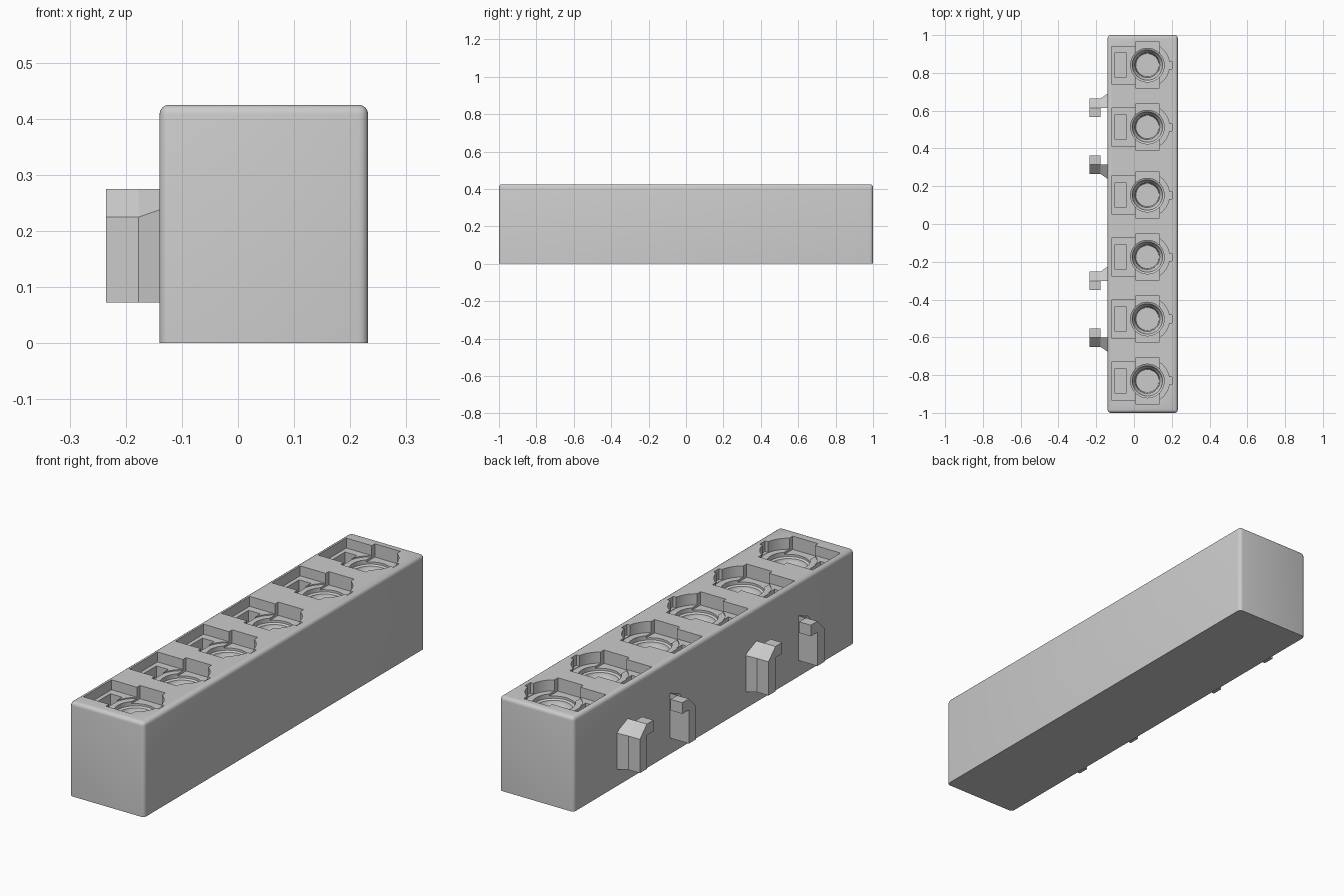
import bpy, bmesh, math

if "Cube" in bpy.data.objects:
    bpy.data.objects.remove(bpy.data.objects["Cube"])

grey = bpy.data.materials.new("light grey")
grey.diffuse_color = (0.6, 0.6, 0.6, 1)
grey.use_nodes = True
grey.node_tree.nodes["Principled BSDF"].inputs["Base Color"].default_value = grey.diffuse_color
TOP = 0.425
SOCKETS = [0.841, 0.513, 0.153, -0.175, -0.503, -0.831]


def make_object(name, bm):
    bmesh.ops.recalc_face_normals(bm, faces=bm.faces)
    me = bpy.data.meshes.new(name)
    bm.to_mesh(me)
    bm.free()
    ob = bpy.data.objects.new(name, me)
    bpy.context.collection.objects.link(ob)
    me.materials.append(grey)
    return ob


def add_prism(bm, bottom, top):
    """Solid between two matching rings of points."""
    a = [bm.verts.new(p) for p in bottom]
    b = [bm.verts.new(p) for p in top]
    n = len(a)
    bm.faces.new(a[::-1])
    bm.faces.new(b)
    for i in range(n):
        bm.faces.new((a[i], a[(i + 1) % n], b[(i + 1) % n], b[i]))


def add_box(bm, x0, x1, y0, y1, z0, z1):
    ring = [(x0, y0), (x1, y0), (x1, y1), (x0, y1)]
    add_prism(bm, [(x, y, z0) for x, y in ring], [(x, y, z1) for x, y in ring])


def add_lathe(bm, cx, cy, profile, n=40):
    """Closed round solid from (radius, z) points, bottom to top."""
    rings = [[bm.verts.new((cx + r * math.cos(2 * math.pi * i / n),
                            cy + r * math.sin(2 * math.pi * i / n), z)) for i in range(n)]
             for r, z in profile]
    bm.faces.new(rings[0][::-1])
    bm.faces.new(rings[-1])
    for a, b in zip(rings, rings[1:]):
        for i in range(n):
            bm.faces.new((a[i], a[(i + 1) % n], b[(i + 1) % n], b[i]))


# Block with rounded upright and top edges
bm = bmesh.new()
add_box(bm, -0.14, 0.232, -1, 1, 0, TOP)
edges = [e for e in bm.edges if max(v.co.z for v in e.verts) > 0.1]
bmesh.ops.bevel(bm, geom=edges, offset=0.017, segments=4, profile=0.5, affect='EDGES')
body = make_object("block_body", bm)


def cut(name, build):
    """Carve the same recess at every socket."""
    bm = bmesh.new()
    for y in SOCKETS:
        build(bm, y)
    cutter = make_object(name, bm)
    cutter.hide_render = True
    mod = body.modifiers.new(name, 'BOOLEAN')
    mod.operation, mod.solver, mod.object = 'DIFFERENCE', 'EXACT', cutter
    bpy.context.view_layer.objects.active = body
    bpy.ops.object.modifier_apply(modifier=name)
    bpy.data.objects.remove(cutter)


UP = TOP + 0.05
# Socket recesses: plate pocket, square pocket, round pocket, key notch, slot, stepped hole
cut("plate_pocket", lambda b, y: add_box(b, -0.119, 0.02, y - 0.1, y + 0.1, TOP - 0.045, UP))
cut("square_pocket", lambda b, y: add_box(b, 0.008, 0.135, y - 0.122, y + 0.122, TOP - 0.06, UP))
cut("round_pocket", lambda b, y: add_lathe(b, 0.071, y, [(0.117, TOP - 0.05), (0.117, UP)]))
cut("key_notch", lambda b, y: add_box(b, 0.15, 0.201, y - 0.02, y + 0.02, TOP - 0.048, UP))
cut("slot", lambda b, y: add_box(b, -0.101, -0.042, y - 0.066, y + 0.066, TOP - 0.13, UP))
cut("hole", lambda b, y: add_lathe(b, 0.071, y, [
    (0.061, TOP - 0.2), (0.066, TOP - 0.1), (0.078, TOP - 0.085),
    (0.08, TOP - 0.075), (0.089, TOP - 0.07), (0.089, UP)]))

bpy.ops.object.select_all(action='DESELECT')
body.select_set(True)
bpy.context.view_layer.objects.active = body
bpy.ops.object.shade_smooth_by_angle(angle=math.radians(30))


# Side hooks: angled leg, foot with sloped top, small overhanging lip
def hook(name, y, s):
    bm = bmesh.new()
    foot = [(-0.235, 0, 0.275), (-0.177, 0, 0.275), (-0.177, 0.05, 0.225), (-0.235, 0.05, 0.225)]
    leg = [(-0.177, 0, 0.275), (-0.13, 0, 0.275), (-0.13, 0.083, 0.241), (-0.177, 0.05, 0.225)]
    for ring in (foot, leg):
        add_prism(bm, [(x, y + s * t, 0.073) for x, t, z in ring],
                  [(x, y + s * t, z) for x, t, z in ring])
    lip = [(-0.235, 0.225), (-0.177, 0.225), (-0.177, 0.275), (-0.235, 0.275)]
    add_prism(bm, [(x, y, z) for x, z in lip], [(x, y - s * 0.047, z) for x, z in lip])
    make_object(name, bm)


for i, (y, s) in enumerate([(0.614, 1), (0.315, -1), (-0.302, 1), (-0.6, -1)]):
    hook(f"side_hook_{i + 1}", y, s)
